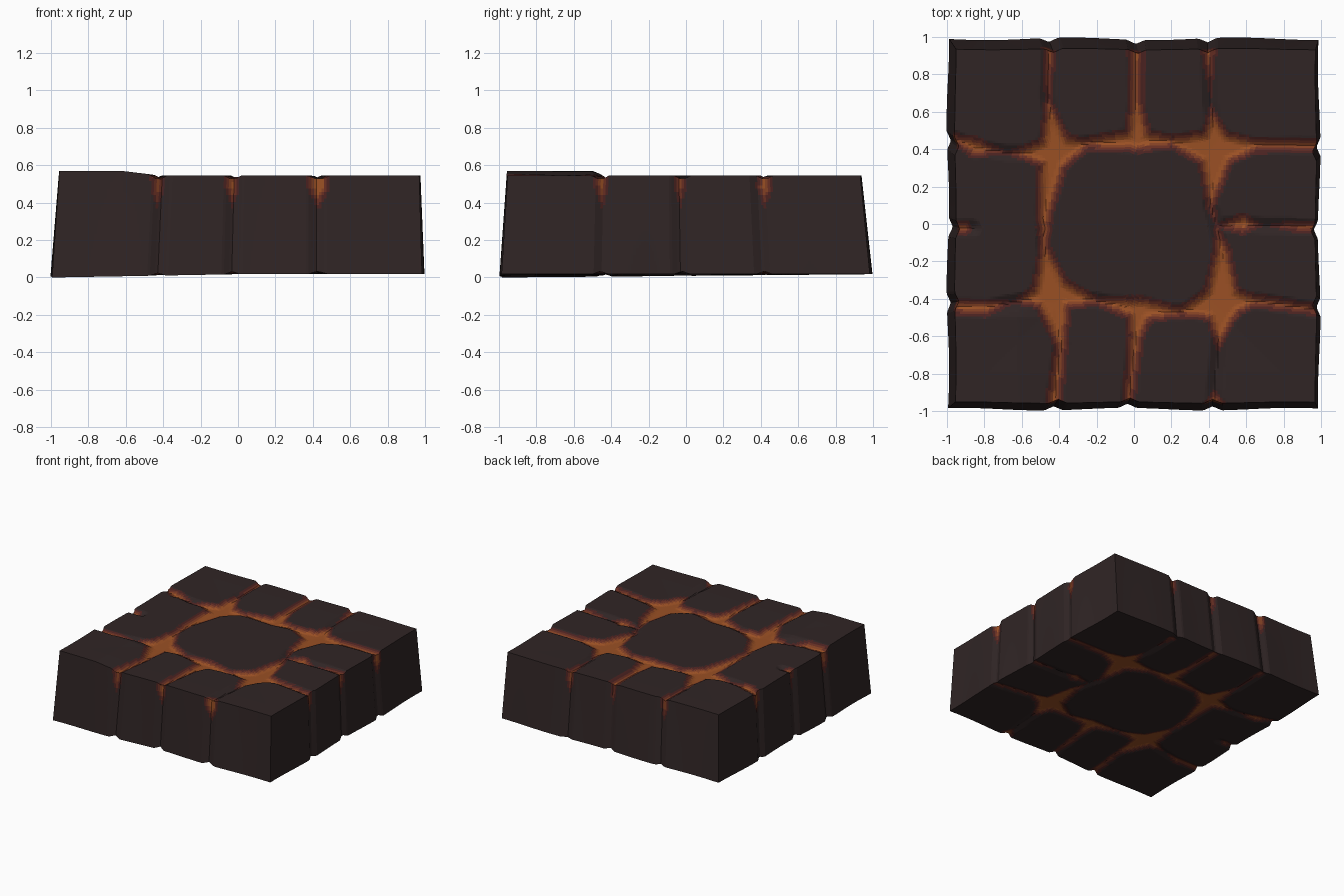
import bpy, bmesh, math

if "Cube" in bpy.data.objects:
    bpy.data.objects.remove(bpy.data.objects["Cube"])

N, M = 140, 30          # grid steps across and up the slab


def material(name, rgb):
    m = bpy.data.materials.new(name)
    m.diffuse_color = [((c / 255 + 0.055) / 1.055) ** 2.4 for c in rgb] + [1]
    m.use_nodes = True
    m.node_tree.nodes["Principled BSDF"].inputs["Base Color"].default_value = m.diffuse_color
    return m


# cracks as paths of (x, y, glow half-width)
back_row = [(-.97, .46, .03), (-.85, .41, .06), (-.68, .38, .012), (-.42, .38, .11),
            (-.25, .43, .04), (.02, .45, .075), (.2, .44, .042), (.43, .4, .12),
            (.65, .42, .045), (.98, .42, .04)]
front_row = [(-.98, -.44, .045), (-.8, -.45, .052), (-.65, -.42, .01), (-.43, -.37, .11),
             (-.2, -.41, .03), (.04, -.46, .08), (.25, -.47, .035), (.46, -.42, .12),
             (.65, -.41, .04), (.98, -.46, .035)]
left_col = [(-.45, .95, .04), (-.46, .67, .02), (-.42, .42, .1), (-.48, .05, .05),
            (-.48, -.12, .035), (-.44, -.37, .12), (-.39, -.65, .04), (-.43, -.97, .05)]
right_col = [(.4, .92, .045), (.41, .65, 0), (.44, .4, .12), (.41, .1, .03), (.44, 0, .01),
             (.47, -.15, .055), (.47, -.43, .12), (.45, -.7, 0), (.43, -.88, 0), (.43, -.96, .065)]
back_mid = [(.01, .95, .05), (.01, .65, .045), (.02, .47, .08)]
front_mid = [(.03, -.47, .085), (.01, -.6, .05), (-.03, -.96, .035)]
left_mid = [(-.98, -.02, .035), (-.91, -.02, .045), (-.86, -.02, 0)]
right_mid = [(.44, -.01, .01), (.58, 0, .06), (.7, -.01, 0), (.82, -.01, .03), (.97, -.02, .04)]
segments = []
for path in (back_row, front_row, left_col, right_col, back_mid, front_mid, left_mid, right_mid):
    for (ax, ay, aw), (bx, by, bw) in zip(path, path[1:]):
        dx, dy = bx - ax, by - ay
        segments.append((ax, ay, aw, dx, dy, bw - aw, 1 / (dx * dx + dy * dy)))

# where cracks run down each side: (position, glow half-width)
drips = {
    "front": [(-.43, .042), (-.03, .045), (.43, .07)],
    "right": [(-.45, .045), (-.03, .035), (.42, .05)],
    "back": [(-.46, .045), (.01, .035), (.4, .04)],
    "left": [(-.43, .045), (-.02, .025), (.45, .055)],
}
# side leans: (bottom reach, top reach)
reach = {"front": (.99, .955), "right": (.99, .972), "back": (.99, .935), "left": (.995, .955)}


def crack_field(x, y):
    """Largest glow and smallest crack distance at a point."""
    heat, near = -1, 9
    for ax, ay, aw, dx, dy, dw, inv in segments:
        t = min(1, max(0, ((x - ax) * dx + (y - ay) * dy) * inv))
        d = math.hypot(x - ax - t * dx, y - ay - t * dy)
        near = min(near, d)
        heat = max(heat, aw + dw * t - d)
    return heat, near


def clamp(v):
    return min(1, max(0, v))


def edge(side, pos, t):
    """Distance of a side from the centre, with crack notches."""
    b, a = reach[side]
    notch = max(clamp(1 - abs(pos - p) / .05) for p, w in drips[side])
    wave = .007 * math.sin(pos * 7 + len(side))
    return b + (a - b) * t + wave * (1 - .5 * t) - .022 * notch


def side_heat(side, pos, z):
    return max(w * clamp((z - .36) / .12) - abs(pos - p) * 1.1 for p, w in drips[side])


def top_height(x, y):
    raised = clamp((-x - .42) / .2) * clamp((-y - .42) / .08)
    outer = clamp((max(abs(x), abs(y)) - .4) / .4)
    return .538 + .008 * outer + .024 * raised


bm = bmesh.new()
grid = {}


def vert(i, j, k):
    if (i, j, k) not in grid:
        u, v, t = 2 * i / N - 1, 2 * j / N - 1, k / M
        l, r = -edge("left", v, t), edge("right", v, t)
        f, b = -edge("front", u, t), edge("back", u, t)
        x, y = l + (r - l) * (u + 1) / 2, f + (b - f) * (v + 1) / 2
        hi, lo = top_height(x, y), .018 * (1 - clamp(-x) * clamp(-y * .5 + .5))
        if k in (0, M):
            heat, near = crack_field(x, y)
            dip = max(.026 * clamp(1 - near / .045), min(.03, .5 * heat))
            hi -= dip
            lo += dip * .6
        grid[i, j, k] = bm.verts.new((x, y, lo + (hi - lo) * t))
    return grid[i, j, k]


def colour(heat):
    return sum(heat > limit for limit in (0, .016, .031, .043))


def quad(corners, heat_rule):
    face = bm.faces.new([vert(*c) for c in corners])
    face.material_index = colour(heat_rule(face.calc_center_median()))


# top and underside
for i in range(N):
    for j in range(N):
        ring = [(i, j), (i + 1, j), (i + 1, j + 1), (i, j + 1)]
        quad([(a, b, M) for a, b in ring], lambda c: crack_field(c.x, c.y)[0])
        quad([(a, b, 0) for a, b in reversed(ring)], lambda c: crack_field(c.x, c.y)[0] - .012)

# four sides
for i in range(N):
    for k in range(M):
        ring = [(i, k), (i + 1, k), (i + 1, k + 1), (i, k + 1)]
        quad([(a, 0, b) for a, b in ring], lambda c: side_heat("front", c.x, c.z))
        quad([(N, a, b) for a, b in ring], lambda c: side_heat("right", c.y, c.z))
        quad([(a, N, b) for a, b in reversed(ring)], lambda c: side_heat("back", c.x, c.z))
        quad([(0, a, b) for a, b in reversed(ring)], lambda c: side_heat("left", c.y, c.z))

# rest the slab on the ground
low = min(v.co.z for v in bm.verts)
for v in bm.verts:
    v.co.z -= low

mesh = bpy.data.meshes.new("cracked_lava_slab")
bm.to_mesh(mesh)
bm.free()
for name, rgb in (("dark stone", (48, 37, 37)), ("dull red glow", (74, 34, 32)),
                  ("rust glow", (102, 46, 34)), ("ember glow", (130, 64, 35)),
                  ("orange lava", (154, 80, 36))):
    mesh.materials.append(material(name, rgb))
slab = bpy.data.objects.new("cracked_lava_slab", mesh)
bpy.context.collection.objects.link(slab)
